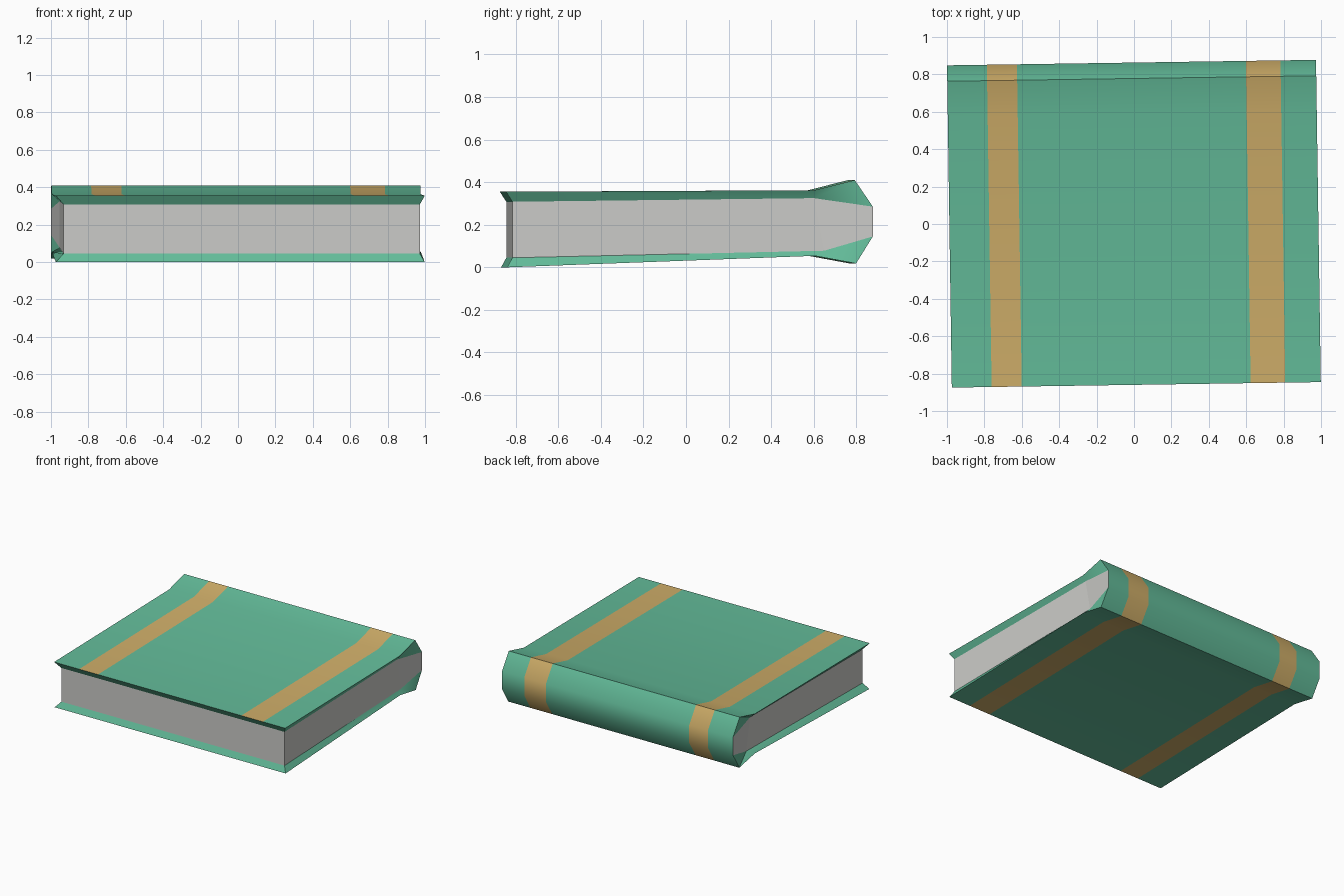
import bpy, bmesh, math
from mathutils import Matrix

if "Cube" in bpy.data.objects:
    bpy.data.objects.remove(bpy.data.objects["Cube"])

def material(name, rgb):
    m = bpy.data.materials.new(name)
    m.diffuse_color = (*rgb, 1)
    m.use_nodes = True
    m.node_tree.nodes["Principled BSDF"].inputs["Base Color"].default_value = m.diffuse_color
    return m

green = material("cover green", (0.125, 0.50, 0.32))
gold = material("band gold", (0.62, 0.42, 0.14))
paper = material("paper grey", (0.60, 0.60, 0.58))

YAW = Matrix.Rotation(math.radians(0.85), 4, 'Z')
X0, X1 = -0.987, 0.986
# Lengthwise cuts that separate the gold bands from the cloth
STATIONS = [X0, -0.774, -0.613, 0.611, 0.796, X1]
BANDS = (1, 3)
# Outer cover profile (y, z): front top, hinge, crest, spine, crest, hinge, front bottom
OUTER = [(-0.86, 0.355), (0.587, 0.362), (0.778, 0.41), (0.863, 0.285),
         (0.863, 0.145), (0.784, 0.018), (0.59, 0.054), (-0.854, 0.0)]
# Page block profile; its last spine points meet the cover spine
INNER = [(-0.83, 0.308), (0.587, 0.325), (0.863, 0.285),
         (0.863, 0.145), (0.635, 0.078), (-0.83, 0.045)]
IN_LEFT, IN_RIGHT = X0 + 0.042, X1 - 0.026

def finish(name, bm, mats, angle=None):
    bmesh.ops.transform(bm, matrix=YAW, verts=bm.verts)
    bmesh.ops.recalc_face_normals(bm, faces=bm.faces)
    me = bpy.data.meshes.new(name)
    bm.to_mesh(me)
    bm.free()
    for m in mats:
        me.materials.append(m)
    ob = bpy.data.objects.new(name, me)
    bpy.context.collection.objects.link(ob)
    if angle:
        bpy.context.view_layer.objects.active = ob
        ob.select_set(True)
        bpy.ops.object.shade_smooth_by_angle(angle=math.radians(angle))
        ob.select_set(False)

def inner_ring(bm, inset_x, edge_x):
    # Page corners are recessed, except where they touch the spine
    return [bm.verts.new((edge_x if i in (2, 3) else inset_x, y, z))
            for i, (y, z) in enumerate(INNER)]

# Cover: one wrapped sheet with bevelled lips turning in to the pages
bm = bmesh.new()
rings = [[bm.verts.new((x, y, z)) for y, z in OUTER] for x in STATIONS]
for s in range(len(STATIONS) - 1):
    a, b = rings[s], rings[s + 1]
    for i in range(len(OUTER) - 1):
        f = bm.faces.new((a[i], b[i], b[i + 1], a[i + 1]))
        f.material_index = 1 if s in BANDS else 0
left = inner_ring(bm, IN_LEFT, X0)
right = inner_ring(bm, IN_RIGHT, X1)
for o, n in ((rings[0], left), (rings[-1], right)):
    for spine, face_pt in ((3, 2), (4, 3)):
        bm.verts.index_update()
    bm.faces.new((o[0], o[1], n[1], n[0]))
    bm.faces.new((o[1], o[2], n[1]))
    bm.faces.new((o[2], n[2], n[1]))
    bm.faces.new((o[5], n[4], n[3]))
    bm.faces.new((o[5], o[6], n[4]))
    bm.faces.new((o[6], o[7], n[5], n[4]))
# Front lips along the page edge
for oi, ni in ((0, 0), (7, 5)):
    bm.faces.new([r[oi] for r in rings] + [right[ni], left[ni]])
# Weld the lips to the spine, then close the shell so normals face outward
bmesh.ops.remove_doubles(bm, verts=bm.verts, dist=0.0005)
finish("book_cover", bm, [green, gold], 40)

# Pages: a closed block filling the cover
bm = bmesh.new()
left = inner_ring(bm, IN_LEFT, X0)
right = inner_ring(bm, IN_RIGHT, X1)
for r in (left, right):
    bm.faces.new((r[0], r[1], r[4], r[5]))
    bm.faces.new((r[1], r[2], r[3], r[4]))
for i in range(6):
    j = (i + 1) % 6
    if i != 2:  # the spine side is already covered
        bm.faces.new((left[i], right[i], right[j], left[j]))
finish("pages", bm, [paper])
